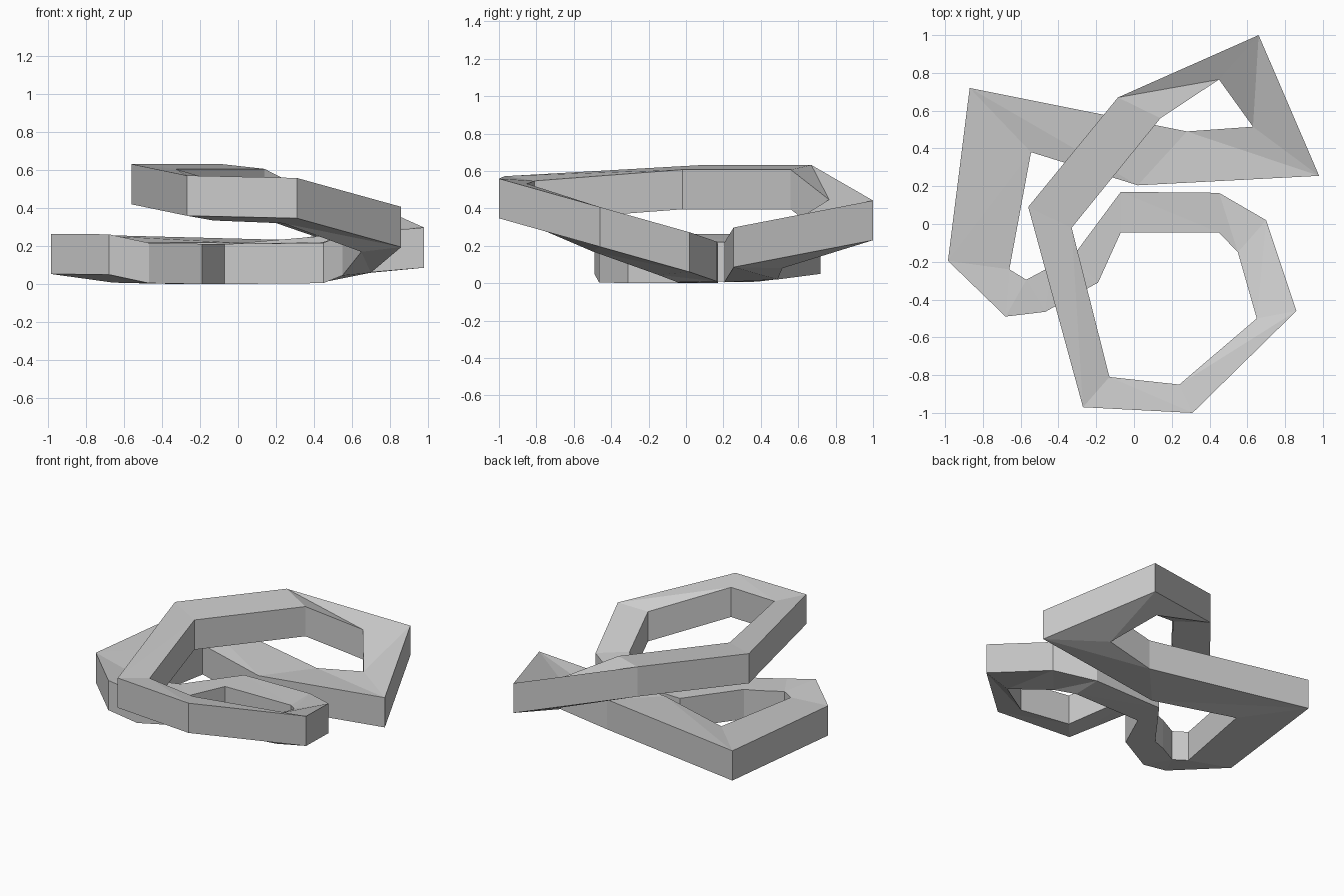
import bpy, bmesh

HEIGHT = 0.212  # constant vertical thickness of the band

# Stations along the closed band: right edge (x, y), left edge (x, y), underside z right / left
stations = [
    ((-0.27, -0.97), (-0.13, -0.81), 0.36, 0.335),
    ((0.31, -1.00), (0.24, -0.85), 0.347, 0.32),
    ((0.86, -0.46), (0.65, -0.50), 0.195, 0.17),
    ((0.70, 0.02), (0.55, -0.15), 0.06, 0.045),
    ((0.45, 0.165), (0.45, -0.045), 0.01, 0.005),
    ((-0.07, 0.17), (-0.07, -0.045), 0.0, 0.0),
    ((-0.33, -0.18), (-0.19, -0.31), 0.0, 0.0),
    ((-0.43, -0.22), (-0.47, -0.465), 0.003, 0.005),
    ((-0.57, -0.295), (-0.68, -0.49), 0.005, 0.05),
    ((-0.66, -0.24), (-0.985, -0.195), 0.008, 0.053),
    ((-0.545, 0.38), (-0.87, 0.72), 0.008, 0.05),
    ((0.02, 0.205), (0.28, 0.49), 0.005, 0.02),
    ((0.98, 0.255), (0.63, 0.515), 0.086, 0.08),
    ((0.66, 1.00), (0.45, 0.765), 0.23, 0.235),
    ((-0.085, 0.67), (0.14, 0.56), 0.42, 0.395),
    ((-0.56, 0.09), (-0.33, -0.02), 0.42, 0.395),
]

bm = bmesh.new()

# Rectangular section at each station
rings = []
for r, l, zr, zl in stations:
    rings.append([bm.verts.new(p) for p in (
        (*r, zr), (*l, zl), (*l, zl + HEIGHT), (*r, zr + HEIGHT))])

# Bridge neighbouring sections: flat walls, twisted top and underside split in triangles
for i, a in enumerate(rings):
    b = rings[(i + 1) % len(rings)]
    bm.faces.new((a[0], b[0], b[3], a[3]))
    bm.faces.new((b[1], a[1], a[2], b[2]))
    bm.faces.new((a[3], b[3], a[2]))
    bm.faces.new((b[3], b[2], a[2]))
    bm.faces.new((b[0], a[0], a[1]))
    bm.faces.new((b[1], b[0], a[1]))

bmesh.ops.recalc_face_normals(bm, faces=bm.faces)
mesh = bpy.data.meshes.new("looped_band")
bm.to_mesh(mesh)
bm.free()
bpy.context.collection.objects.link(bpy.data.objects.new("looped_band", mesh))
